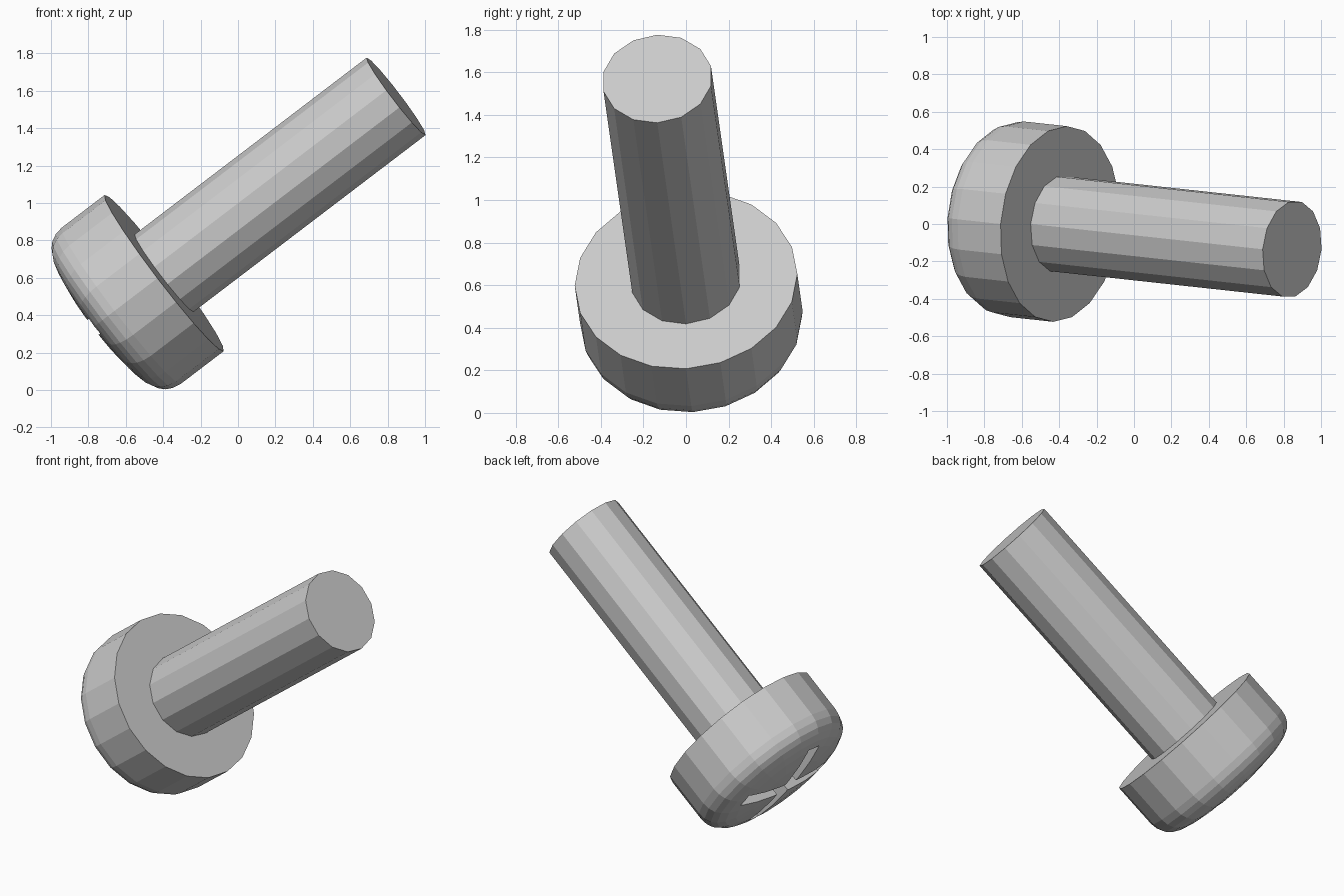
import bpy, bmesh
from math import sin, cos, pi, radians
from mathutils import Matrix, Vector

if "Cube" in bpy.data.objects:
    bpy.data.objects.remove(bpy.data.objects["Cube"])

# Screw axis is local +z, origin at the centre of the head's underside
POSE = Matrix.Translation((-0.395, 0.0, 0.625)) @ \
    Matrix.Rotation(radians(52.7), 4, 'Y') @ Matrix.Rotation(radians(4.95), 4, 'X')


def make_object(name, bm):
    bmesh.ops.recalc_face_normals(bm, faces=bm.faces[:])
    mesh = bpy.data.meshes.new(name)
    bm.to_mesh(mesh)
    bm.free()
    obj = bpy.data.objects.new(name, mesh)
    bpy.context.collection.objects.link(obj)
    obj.matrix_world = POSE
    return obj


def lathe(name, profile, sides):
    """Closed solid turned from (radius, height) points; flat end caps."""
    bm = bmesh.new()
    rings = [[bm.verts.new((r * cos(2 * pi * i / sides), r * sin(2 * pi * i / sides), z))
              for i in range(sides)] for r, z in profile]
    for a, b in zip(rings, rings[1:]):
        for i in range(sides):
            j = (i + 1) % sides
            bm.faces.new((a[i], a[j], b[j], b[i]))
    bm.faces.new(rings[0])
    bm.faces.new(rings[-1])
    return make_object(name, bm)


# Threadless shaft
lathe("shaft", [(0.26, -0.05), (0.26, 1.565)], 14)

# Pan head with rounded rim and slightly domed top
head = lathe("head", [(0.525, 0), (0.525, -0.29), (0.517, -0.335), (0.498, -0.373),
                      (0.47, -0.4), (0.425, -0.424), (0.36, -0.442),
                      (0.24, -0.46), (0.1, -0.469)], 20)

# Cross-shaped driver recess
w, l = 0.05, 0.37
bm = bmesh.new()
outline = []
for k in range(4):
    turn = Matrix.Rotation(k * pi / 2, 4, 'Z')
    outline += [bm.verts.new(turn @ Vector((x, y, -0.6))) for x, y in ((l, -w), (l, w), (w, w))]
base = bm.faces.new(outline)
top = bmesh.ops.extrude_face_region(bm, geom=[base])["geom"]
bmesh.ops.translate(bm, vec=(0, 0, 0.28), verts=[v for v in top if isinstance(v, bmesh.types.BMVert)])
cutter = make_object("recess_cutter", bm)
cutter.hide_render = True

cut = head.modifiers.new("recess", 'BOOLEAN')
cut.operation = 'DIFFERENCE'
cut.solver = 'EXACT'
cut.object = cutter
bpy.context.view_layer.objects.active = head
bpy.ops.object.modifier_apply(modifier=cut.name)
bpy.data.objects.remove(cutter)
